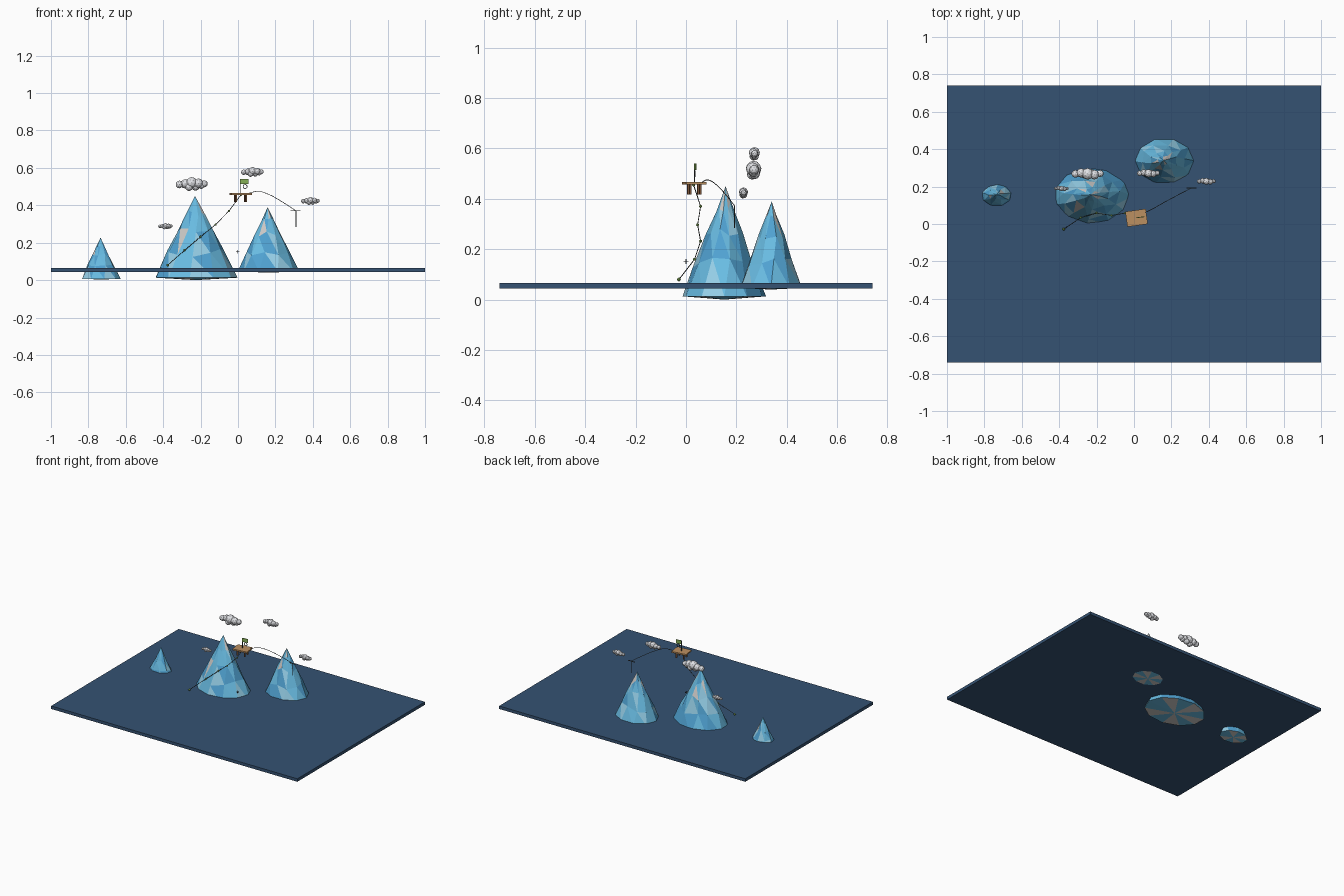
import bpy, bmesh, math, random
from mathutils import Vector, Matrix

if "Cube" in bpy.data.objects:
    bpy.data.objects.remove(bpy.data.objects["Cube"])

random.seed(4)


def mat(name, r, g, b):
    m = bpy.data.materials.new(name)
    m.diffuse_color = (r, g, b, 1)
    m.use_nodes = True
    m.node_tree.nodes["Principled BSDF"].inputs["Base Color"].default_value = m.diffuse_color
    return m


SEA = mat("deep_water", 0.035, 0.085, 0.17)
ICE = [mat("ice_mid", 0.08, 0.36, 0.64), mat("ice_light", 0.14, 0.5, 0.76),
       mat("ice_pale", 0.3, 0.62, 0.8), mat("snow", 0.62, 0.6, 0.58)]
WOOD = mat("light_wood", 0.5, 0.28, 0.12)
DARK = mat("dark_wood", 0.2, 0.09, 0.04)
LINE = mat("rope_dark", 0.06, 0.07, 0.07)
GREEN = mat("green", 0.25, 0.45, 0.1)
WHITE = mat("cloud_white", 0.75, 0.76, 0.79)


def make(name, bm, *mats):
    me = bpy.data.meshes.new(name)
    bmesh.ops.recalc_face_normals(bm, faces=bm.faces)
    bm.to_mesh(me)
    bm.free()
    for m in mats:
        me.materials.append(m)
    ob = bpy.data.objects.new(name, me)
    bpy.context.collection.objects.link(ob)
    return ob


def box(name, centre, size, m, turn=0):
    bm = bmesh.new()
    bmesh.ops.create_cube(bm, size=1, matrix=Matrix.Diagonal((*size, 1)))
    ob = make(name, bm, m)
    ob.location = centre
    ob.rotation_euler.z = turn
    return ob


def rope(name, pts, radius, m, smooth=False):
    cu = bpy.data.curves.new(name, 'CURVE')
    cu.dimensions = '3D'
    cu.bevel_depth = radius
    cu.bevel_resolution = 1
    cu.use_fill_caps = True
    sp = cu.splines.new('BEZIER')
    sp.bezier_points.add(len(pts) - 1)
    for bp, p in zip(sp.bezier_points, pts):
        bp.co = p
        bp.handle_left_type = bp.handle_right_type = 'AUTO' if smooth else 'VECTOR'
    sp.resolution_u = 6 if smooth else 1
    cu.materials.append(m)
    ob = bpy.data.objects.new(name, cu)
    bpy.context.collection.objects.link(ob)


def iceberg(name, apex, centre, rx, ry, base, floor, sides=10):
    """Faceted cone of twisted, jittered rings with a fan underneath."""
    bm = bmesh.new()
    rings = []
    for k, f in enumerate((0, 0.3, 0.58, 0.8)):
        ring = []
        for i in range(sides):
            j = random.uniform(0.93, 1.05) if k else random.uniform(0.97, 1.0)
            a = math.tau * (i + k * 0.22 + random.uniform(-.15, .15) * (k > 0)) / sides
            g = f + (random.uniform(-0.05, 0.05) if k else 0)
            cx = centre[0] + (apex[0] - centre[0]) * g
            cy = centre[1] + (apex[1] - centre[1]) * g
            r = (1 - g) * j
            ring.append(bm.verts.new((cx + rx * r * math.cos(a), cy + ry * r * math.sin(a),
                                      base + (apex[2] - base) * g)))
        rings.append(ring)
    top = bm.verts.new(apex)
    hub = bm.verts.new((*centre, floor))
    for i in range(sides):
        n = (i + 1) % sides
        for k, (lo, hi) in enumerate(zip(rings, rings[1:])):
            for tri in ((lo[i], lo[n], hi[i]), (lo[n], hi[n], hi[i])):
                bm.faces.new(tri).material_index = random.choices(
                    (0, 1, 2, 3), (3, 5, 1, 0.4 * k))[0]
        bm.faces.new((rings[-1][i], rings[-1][n], top)).material_index = random.choice((0, 1, 1, 3))
        bm.faces.new((rings[0][n], rings[0][i], hub)).material_index = (1, 3)[i % 2]
    return make(name, bm, *ICE)


# water slab and the three icebergs
box("water_slab", (0, 0, 0.055), (2, 1.48, 0.022), SEA)
iceberg("large_iceberg", (-0.23, 0.157, 0.45), (-0.225, 0.152), 0.228, 0.168, 0.013, 0.0, 11)
iceberg("right_iceberg", (0.158, 0.34, 0.39), (0.163, 0.337), 0.168, 0.13, 0.046, 0.04)
iceberg("small_iceberg", (-0.735, 0.157, 0.227), (-0.733, 0.152), 0.107, 0.078, 0.007, 0.003, 9)

# clouds: clusters of faceted balls (x, y, z, radius), scaled to half width
PUFFS = [(0, 0, 0.08, 0.36), (-0.4, 0.06, 0.02, 0.29), (0.42, -0.05, 0.06, 0.3),
         (-0.76, 0, -0.02, 0.24), (0.78, 0.02, 0.02, 0.22), (-0.15, -0.06, -0.18, 0.25),
         (0.25, 0.05, -0.17, 0.24), (0.6, 0, -0.1, 0.2)]
for name, c, w in (("large_cloud", (-0.248, 0.268, 0.513), 0.086),
                   ("top_cloud", (0.077, 0.271, 0.578), 0.061),
                   ("right_cloud", (0.387, 0.228, 0.423), 0.05),
                   ("left_cloud", (-0.388, 0.19, 0.288), 0.039)):
    bm = bmesh.new()
    for x, y, z, r in PUFFS:
        bmesh.ops.create_icosphere(bm, subdivisions=2, radius=r * w,
                                   matrix=Matrix.Translation(Vector((x, y, z)) * w))
    make(name, bm, WHITE).location = c

# raised wooden platform
TURN = math.radians(8)
MID = Vector((0.0135, 0.033, 0))
box("platform_top", MID + Vector((0, 0, 0.461)), (0.11, 0.082, 0.01), WOOD, TURN)
for sx in (-1, 1):
    for sy in (-1, 1):
        off = Matrix.Rotation(TURN, 3, 'Z') @ Vector((sx * 0.027, sy * 0.02, 0.437))
        box("platform_leg", MID + off, (0.009, 0.009, 0.04), DARK, TURN)

# flag with a ring below it
box("flag_pole", (0.012, 0.034, 0.502), (0.004, 0.004, 0.075), LINE)
box("flag", (0.033, 0.036, 0.527), (0.044, 0.004, 0.027), GREEN, TURN)
rope("flag_ring", [(0.038 + 0.011 * math.cos(a * math.tau / 12), 0.036,
                    0.5 + 0.011 * math.sin(a * math.tau / 12)) for a in range(13)], 0.002, LINE)

# beaded trail up to the platform
TRAIL = [(-0.376, -0.028, 0.08), (-0.285, 0.034, 0.16), (-0.2, 0.058, 0.232),
         (-0.12, 0.046, 0.297), (-0.048, 0.058, 0.37), (0.015, 0.03, 0.455)]
rope("trail_line", TRAIL, 0.0018, LINE)
for i, p in enumerate(TRAIL):
    bm = bmesh.new()
    bmesh.ops.create_icosphere(bm, subdivisions=2, radius=0.0075 if i == 0 else 0.006)
    make("trail_bead", bm, GREEN).location = p

# cable from the platform to the floating T-shaped post
rope("cable", [(0.06, 0.062, 0.465), (0.107, 0.085, 0.475), (0.16, 0.115, 0.46),
               (0.25, 0.163, 0.41), (0.308, 0.193, 0.372)], 0.0016, LINE, True)
box("cable_post", (0.31, 0.193, 0.328), (0.004, 0.004, 0.086), LINE)
box("cable_crossbar", (0.308, 0.193, 0.371), (0.052, 0.004, 0.004), LINE)

# tiny floating marker of three crossed rods
for axis in range(3):
    size = [0.003] * 3
    size[axis] = 0.02
    box("marker_rod", (-0.002, 0, 0.152), size, LINE)
